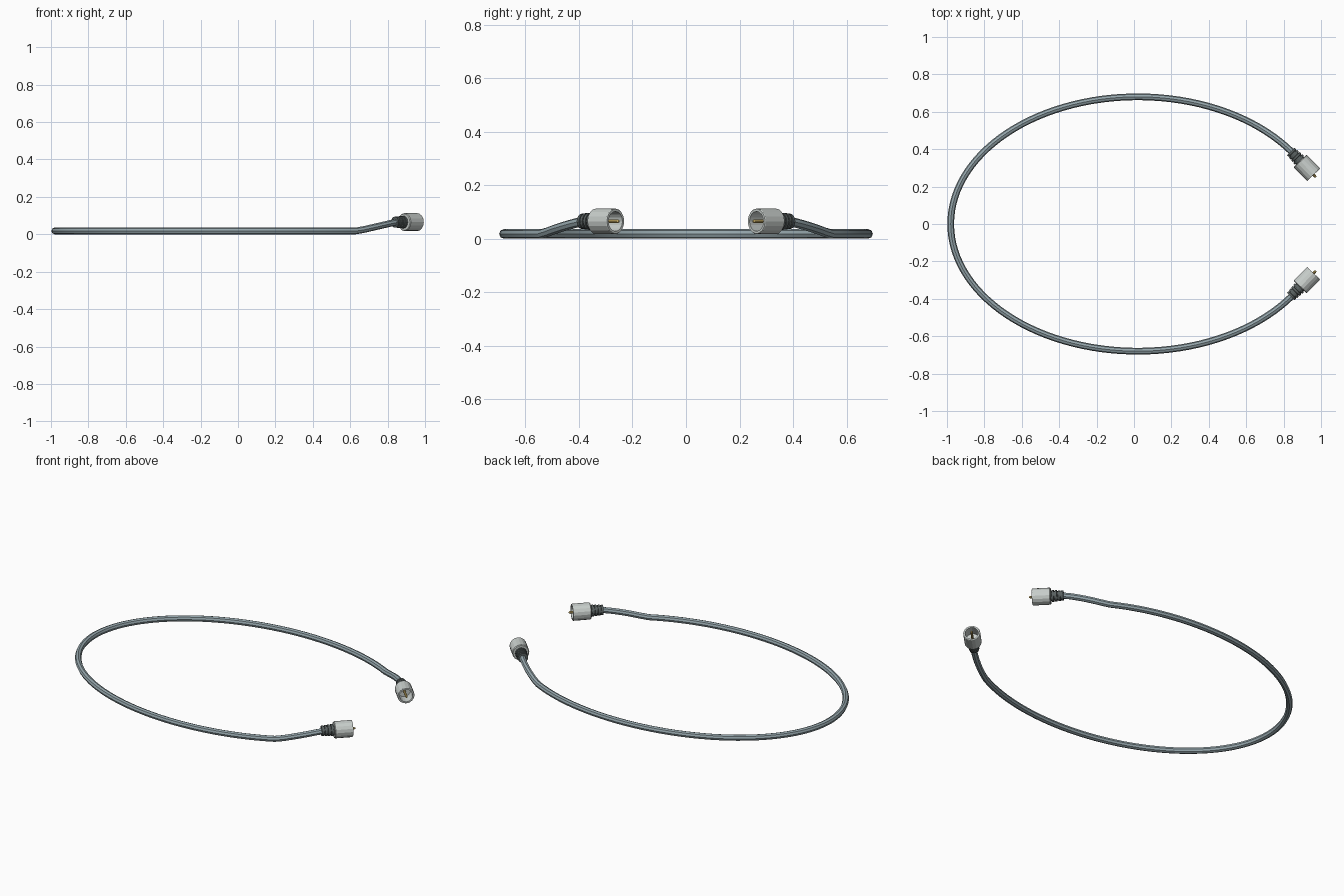
import bpy, bmesh
from math import sin, cos, pi
from mathutils import Vector, Matrix

if "Cube" in bpy.data.objects:
    bpy.data.objects.remove(bpy.data.objects["Cube"])


def material(name, rgb):
    m = bpy.data.materials.new(name)
    m.diffuse_color = (*rgb, 1)
    m.use_nodes = True
    m.node_tree.nodes["Principled BSDF"].inputs["Base Color"].default_value = m.diffuse_color
    return m


CABLE = material("cable_grey_blue", (0.30, 0.38, 0.41))
RUBBER = material("dark_rubber", (0.10, 0.12, 0.12))
METAL = material("pale_metal", (0.58, 0.62, 0.60))
GOLD = material("gold", (0.62, 0.45, 0.14))

# Plug frame: starts at the cable end, local z runs out along the plug axis
START = Vector((0.838, 0.388, 0.065))
AXIS = Vector((0.7, -0.714, 0)).normalized()
FRAME = Matrix.Translation(START) @ AXIS.to_track_quat('Z', 'Y').to_matrix().to_4x4()


def lathe(name, profile, sides, mat, smooth=False):
    """Revolve (radius, distance) points round the plug axis, mirrored to both ends."""
    bm = bmesh.new()
    rings = []
    for r, d in profile:
        if r == 0:
            rings.append([bm.verts.new((0, 0, d))] * sides)
        else:
            rings.append([bm.verts.new((r * cos(2 * pi * i / sides),
                                        r * sin(2 * pi * i / sides), d))
                          for i in range(sides)])
    for a, b in zip(rings, rings[1:]):
        for i in range(sides):
            j = (i + 1) % sides
            bm.faces.new(list(dict.fromkeys((a[i], a[j], b[j], b[i]))))
    bmesh.ops.recalc_face_normals(bm, faces=bm.faces)
    bm.transform(FRAME)
    me = bpy.data.meshes.new(name)
    bm.to_mesh(me)
    bm.free()
    me.materials.append(mat)
    ob = bpy.data.objects.new(name, me)
    bpy.context.collection.objects.link(ob)
    mir = ob.modifiers.new("both_ends", 'MIRROR')
    mir.use_axis = (False, True, False)
    if smooth:
        bpy.context.view_layer.objects.active = ob
        bpy.ops.object.select_all(action='DESELECT')
        ob.select_set(True)
        bpy.ops.object.shade_smooth_by_angle()
    return ob


# Cable: open ellipse on the ground, both ends ramping up to the plugs
N, T0 = 96, 0.598
cu = bpy.data.curves.new("cable", 'CURVE')
cu.dimensions = '3D'
cu.twist_mode = 'Z_UP'
cu.bevel_depth = 0.018
cu.bevel_resolution = 2
cu.use_fill_caps = True
sp = cu.splines.new('POLY')
sp.points.add(N)
for i, p in enumerate(sp.points):
    t = T0 + (2 * pi - 2 * T0) * i / N
    x, y = 0.02 + cos(t), 0.68 * sin(t)
    z = 0.018 + 0.046 * min(1, max(0, (x - 0.64) / 0.2))
    p.co = (x, y, z, 1)
cable = bpy.data.objects.new("cable", cu)
bpy.context.collection.objects.link(cable)
cu.materials.append(CABLE)
bpy.context.view_layer.objects.active = cable
cable.select_set(True)
bpy.ops.object.convert(target='MESH')
bpy.ops.object.shade_smooth_by_angle()

# Ribbed strain relief boot
boot = [(0, 0)]
for k in range(4):
    d, r = k * 0.018, 0.029 + 0.0015 * k
    boot += [(r, d), (r, d + 0.012), (r - 0.005, d + 0.013), (r - 0.005, d + 0.017)]
boot += [(0, 0.074)]
lathe("strain_relief", boot, 16, RUBBER)

# Hollow coupling barrel
lathe("plug_barrel", [(0, 0.071), (0.044, 0.071), (0.048, 0.075), (0.048, 0.172),
                      (0.046, 0.175), (0.037, 0.175), (0.037, 0.105), (0, 0.105)],
      16, METAL)

# Centre pin
lathe("centre_pin", [(0, 0.10), (0.007, 0.10), (0.007, 0.187), (0.004, 0.193), (0, 0.193)],
      10, GOLD, True)
